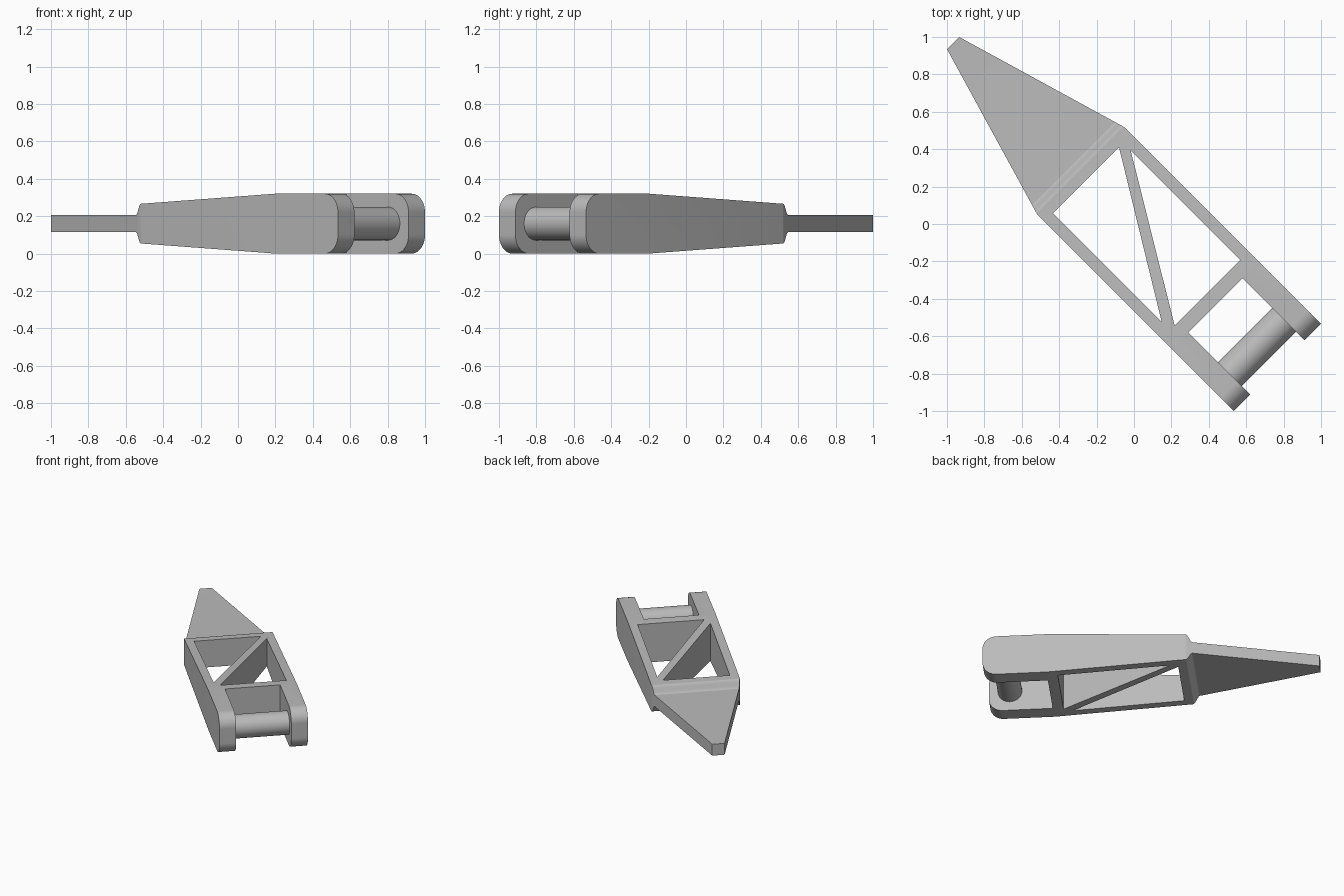
import bpy, bmesh, math
from mathutils import Matrix

cube = bpy.data.objects.get("Cube")
if cube:
    bpy.data.objects.remove(cube, do_unlink=True)

# One plain grey for everything
grey = bpy.data.materials.new("cast grey")
grey.use_nodes = True
colour = (0.5, 0.5, 0.5, 1)
grey.diffuse_color = colour
grey.node_tree.nodes["Principled BSDF"].inputs["Base Color"].default_value = colour

# Local frame: x runs along the arm to the fork, y across it, z = 0 at mid height
PLACE = Matrix.Translation((0, 0, 0.16)) @ Matrix.Rotation(math.radians(-45), 4, "Z")
HALF_WIDTH, SLOT = 0.329, 0.205


def finish(name, bm):
    bmesh.ops.recalc_face_normals(bm, faces=bm.faces)
    mesh = bpy.data.meshes.new(name)
    bm.to_mesh(mesh)
    bm.free()
    mesh.materials.append(grey)
    obj = bpy.data.objects.new(name, mesh)
    obj.matrix_world = PLACE
    bpy.context.collection.objects.link(obj)
    return obj


def prism(name, points, direction):
    """Extrude a closed outline symmetrically along y or z."""
    bm = bmesh.new()
    if direction == "y":
        start, step = [(a, -0.5, b) for a, b in points], (0, 1, 0)
    else:
        start, step = [(a, b, -0.5) for a, b in points], (0, 0, 1)
    face = bm.faces.new([bm.verts.new(p) for p in start])
    grown = bmesh.ops.extrude_face_region(bm, geom=[face])["geom"]
    moved = [g for g in grown if isinstance(g, bmesh.types.BMVert)]
    bmesh.ops.translate(bm, verts=moved, vec=step)
    return finish(name, bm)


def mirrored(points):
    return points + [(a, -b) for a, b in reversed(points)]


def smooth(obj):
    bpy.ops.object.select_all(action="DESELECT")
    obj.select_set(True)
    bpy.context.view_layer.objects.active = obj
    bpy.ops.object.shade_smooth_by_angle(angle=math.radians(30))


# Side profile: thin plate, blended shoulder, tapered frame, rounded fork end
profile = [(-1.368, 0.046)]
for i in range(11):
    t = i / 10
    profile.append((-0.458 + 0.05 * t, 0.046 + 0.06 * (1 - math.cos(math.pi * t)) / 2))
profile.append((0.61, 0.16))
for i in range(11):
    a = math.pi / 2 * (1 - i / 10)
    profile.append((0.985 + 0.1 * math.cos(a), 0.06 + 0.1 * math.sin(a)))
arm = prism("arm_frame", mirrored(profile), "y")

# Plan outline: pointed plate, straight frame, open fork slot
outline = mirrored([(-1.368, 0.046), (-0.405, HALF_WIDTH), (1.2, HALF_WIDTH),
                    (1.2, SLOT), (0.615, SLOT)])
cutters = [("INTERSECT", prism("plan_cutter", outline, "z"))]

# Two triangular windows leave a diagonal brace between them
windows = [[(-0.346, -0.265), (0.474, -0.265), (-0.346, 0.233)],
           [(-0.29, 0.265), (0.537, -0.23), (0.537, 0.265)]]
for points in windows:
    cutters.append(("DIFFERENCE", prism("window_cutter", points, "z")))

for operation, cutter in cutters:
    cutter.hide_render = True
    mod = arm.modifiers.new("cut", "BOOLEAN")
    mod.operation, mod.object, mod.solver = operation, cutter, "EXACT"

# Bake the cuts, then drop the cutters
bpy.context.view_layer.update()
graph = bpy.context.evaluated_depsgraph_get()
arm_mesh = bpy.data.meshes.new_from_object(arm.evaluated_get(graph))
arm.modifiers.clear()
arm.data = arm_mesh
for _, cutter in cutters:
    bpy.data.objects.remove(cutter, do_unlink=True)
smooth(arm)
weighted = arm.modifiers.new("even shading", "WEIGHTED_NORMAL")
weighted.keep_sharp = True

# Pin across the fork
bm = bmesh.new()
bmesh.ops.create_cone(bm, cap_ends=True, segments=48, radius1=0.089, radius2=0.089,
                      depth=2 * SLOT + 0.02,
                      matrix=Matrix.Translation((0.93, 0, 0)) @ Matrix.Rotation(math.pi / 2, 4, "X"))
smooth(finish("fork_pin", bm))
